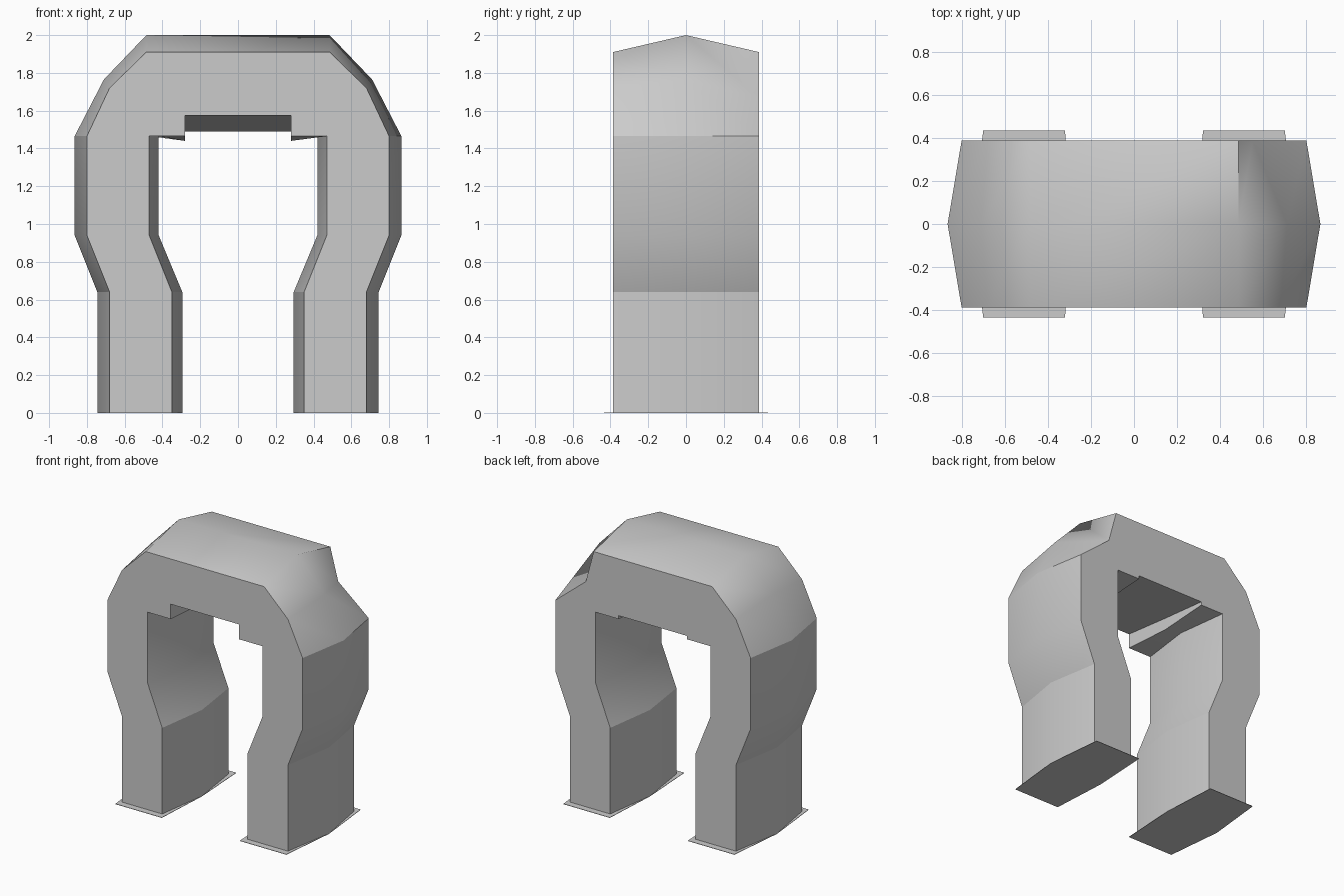
import bpy, bmesh

cube = bpy.data.objects.get("Cube")
if cube:
    bpy.data.objects.remove(cube, do_unlink=True)

# One plain stone colour
stone = bpy.data.materials.new("stone_grey")
stone.use_nodes = True
stone.diffuse_color = (0.6, 0.6, 0.6, 1)
stone.node_tree.nodes["Principled BSDF"].inputs["Base Color"].default_value = stone.diffuse_color

DEPTH = 0.387
KNEE, SHOULDER = 0.64, 1.465
FOOT = 0.002


def add_object(name, bm):
    bmesh.ops.recalc_face_normals(bm, faces=bm.faces)
    mesh = bpy.data.meshes.new(name)
    bm.to_mesh(mesh)
    bm.free()
    mesh.materials.append(stone)
    obj = bpy.data.objects.new(name, mesh)
    bpy.context.collection.objects.link(obj)
    return obj


def mirrored(half):
    return half + [(-x, z) for x, z in reversed(half)]


# Half outlines: from the crown down the outside, then up the inside to the ceiling
def face_half(ceiling):
    return [(0.485, 1.91), (0.68, 1.72), (0.80, SHOULDER), (0.80, 0.94), (0.68, KNEE),
            (0.68, FOOT), (0.35, FOOT), (0.35, KNEE), (0.47, 0.94), (0.47, SHOULDER),
            (0.28, SHOULDER), (0.28, ceiling)]


ridge_half = [(0.485, 2.0), (0.71, 1.765), (0.865, SHOULDER), (0.865, 0.94), (0.745, KNEE),
              (0.745, FOOT), (0.295, FOOT), (0.295, KNEE), (0.42, 0.94), (0.42, SHOULDER),
              (0.28, 1.44), (0.28, 1.53)]

front = mirrored(face_half(1.575))
back = mirrored(face_half(1.49))
back[1] = (0.55, 1.67)  # dented rear corner

# Arch body: three outlines joined front to back
bm = bmesh.new()
rings = []
for y, outline in ((-DEPTH, front), (0, mirrored(ridge_half)), (DEPTH, back)):
    rings.append([bm.verts.new((x, y, z)) for x, z in outline])
for a, b in zip(rings, rings[1:]):
    for i in range(len(a)):
        j = (i + 1) % len(a)
        bm.faces.new((a[i], a[j], b[j], b[i]))
bm.faces.new(rings[0])
bm.faces.new(rings[-1])

# Crisp creases at the knees and shoulders
for edge in bm.edges:
    for level in (KNEE, SHOULDER):
        if all(abs(v.co.z - level) < 0.001 for v in edge.verts):
            edge.smooth = False
arch = add_object("arch_body", bm)
bpy.ops.object.select_all(action="DESELECT")
arch.select_set(True)
bpy.context.view_layer.objects.active = arch
bpy.ops.object.shade_smooth_by_angle(angle=0.87)

# Thin foot plates with a narrow flange at front and back
for side, name in ((1, "left_foot_plate"), (-1, "right_foot_plate")):
    bm = bmesh.new()
    half = [(0.32, -0.435), (0.70, -0.435), (0.745, 0)]
    plan = half + [(0.70, 0.435), (0.32, 0.435), (0.295, 0)]
    base = bm.faces.new([bm.verts.new((side * x, y, 0)) for x, y in plan])
    top = bmesh.ops.extrude_face_region(bm, geom=[base])["geom"]
    bmesh.ops.translate(bm, vec=(0, 0, 0.003),
                        verts=[g for g in top if isinstance(g, bmesh.types.BMVert)])
    if base.is_valid and len(bm.faces) < 8:
        bm.faces.new([v for v in bm.verts if v.co.z < 0.001])
    add_object(name, bm)
